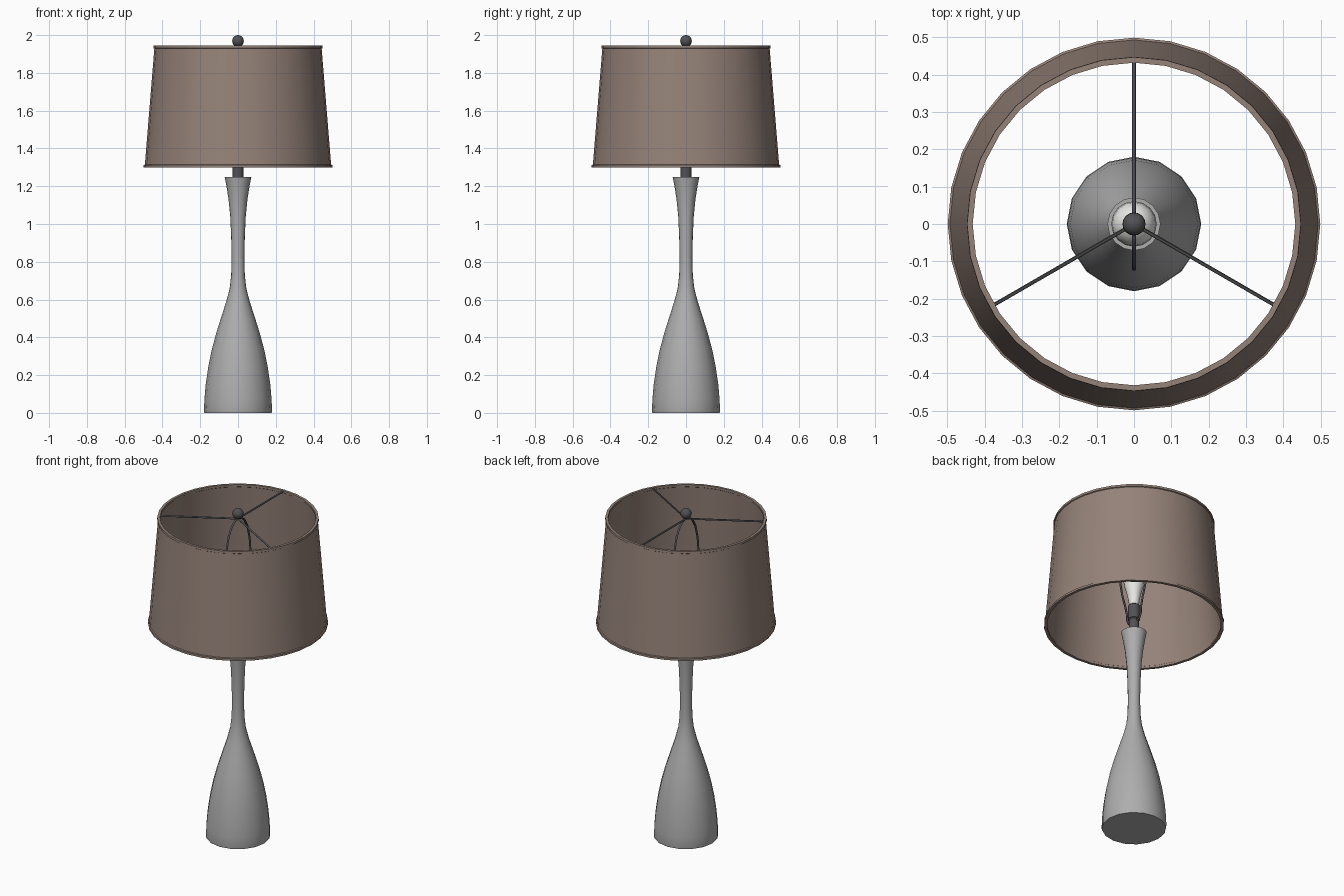
import bpy, bmesh, math
from mathutils import Vector

if "Cube" in bpy.data.objects:
    bpy.data.objects.remove(bpy.data.objects["Cube"])


def material(name, rgb):
    m = bpy.data.materials.new(name)
    m.diffuse_color = (*rgb, 1)
    m.use_nodes = True
    m.node_tree.nodes["Principled BSDF"].inputs["Base Color"].default_value = m.diffuse_color
    return m


grey = material("grey_ceramic", (0.42, 0.42, 0.42))
fabric = material("taupe_fabric", (0.30, 0.225, 0.19))
metal = material("dark_metal", (0.085, 0.085, 0.09))
glass = material("bulb_white", (0.8, 0.8, 0.79))


def finish(ob, mat, angle=35):
    ob.data.materials.append(mat)
    bpy.ops.object.select_all(action='DESELECT')
    ob.select_set(True)
    bpy.context.view_layer.objects.active = ob
    bpy.ops.object.shade_smooth_by_angle(angle=math.radians(angle))
    return ob


def lathe(name, profile, sides, mat, closed=False):
    """Revolve (radius, z) points about z; open profiles get end caps."""
    bm = bmesh.new()
    rings = []
    for r, z in profile:
        rings.append([bm.verts.new((r * math.cos(2 * math.pi * i / sides),
                                    r * math.sin(2 * math.pi * i / sides), z))
                      for i in range(sides)])
    pairs = list(zip(rings, rings[1:]))
    if closed:
        pairs.append((rings[-1], rings[0]))
    else:
        bm.faces.new(rings[0][::-1])
        bm.faces.new(rings[-1])
    for a, b in pairs:
        for i in range(sides):
            j = (i + 1) % sides
            bm.faces.new((a[i], a[j], b[j], b[i]))
    bmesh.ops.recalc_face_normals(bm, faces=bm.faces)
    me = bpy.data.meshes.new(name)
    bm.to_mesh(me)
    bm.free()
    ob = bpy.data.objects.new(name, me)
    bpy.context.collection.objects.link(ob)
    return finish(ob, mat)


def wire(name, points, radius, mat):
    """Round wire through points, converted to a mesh."""
    cu = bpy.data.curves.new(name, 'CURVE')
    cu.dimensions = '3D'
    cu.bevel_depth = radius
    cu.bevel_resolution = 1
    cu.use_fill_caps = True
    sp = cu.splines.new('POLY')
    sp.points.add(len(points) - 1)
    for p, co in zip(sp.points, points):
        p.co = (*co, 1)
    ob = bpy.data.objects.new(name, cu)
    bpy.context.collection.objects.link(ob)
    bpy.ops.object.select_all(action='DESELECT')
    ob.select_set(True)
    bpy.context.view_layer.objects.active = ob
    bpy.ops.object.convert(target='MESH')
    return finish(bpy.context.view_layer.objects.active, mat, 60)


# Bottle-shaped base
lathe("base", [(0.178, 0), (0.18, 0.01), (0.178, 0.07), (0.171, 0.15),
               (0.158, 0.24), (0.140, 0.33), (0.116, 0.42), (0.088, 0.51),
               (0.062, 0.59), (0.044, 0.66), (0.036, 0.73), (0.034, 0.82),
               (0.036, 0.93), (0.041, 1.04), (0.050, 1.13), (0.061, 1.20),
               (0.071, 1.25)], 16, grey)

# Shade: thin tapered wall with a trim band at each rim
lathe("shade", [(0.499, 1.30), (0.499, 1.312), (0.493, 1.315),
                (0.443, 1.928), (0.448, 1.931), (0.447, 1.944),
                (0.432, 1.944), (0.432, 1.931), (0.436, 1.928),
                (0.486, 1.315), (0.482, 1.312), (0.482, 1.30)],
      32, fabric, closed=True)

# Socket and bulb
lathe("socket", [(0.029, 1.25), (0.029, 1.33), (0.034, 1.335),
                 (0.034, 1.42), (0.028, 1.425)], 16, metal)
lathe("bulb", [(0.026, 1.42), (0.030, 1.45), (0.040, 1.50), (0.054, 1.55),
               (0.061, 1.60), (0.058, 1.635), (0.046, 1.662),
               (0.025, 1.679), (0.004, 1.684)], 16, glass)

# Harp around the bulb, mirrored in y
half = [(0.02, 1.32), (0.045, 1.325), (0.058, 1.35), (0.06, 1.39),
        (0.075, 1.45), (0.10, 1.53), (0.118, 1.62), (0.12, 1.70),
        (0.112, 1.78), (0.09, 1.86), (0.06, 1.91), (0.03, 1.932), (0, 1.937)]
wire("harp", [(0, y, z) for y, z in half] +
     [(0, -y, z) for y, z in half[-2::-1]], 0.006, metal)

# Three spokes carrying the shade
for i in range(3):
    a = math.radians(90 + 120 * i)
    d = Vector((math.cos(a), math.sin(a), 0))
    up = Vector((0, 0, 1.937))
    wire("spoke_%d" % (i + 1), [up, d * 0.436 + up], 0.005, metal)

# Finial ball
bpy.ops.mesh.primitive_uv_sphere_add(segments=16, ring_count=10, radius=0.031,
                                     location=(0, 0, 1.969))
ball = bpy.context.object
ball.name = "finial"
finish(ball, metal)
